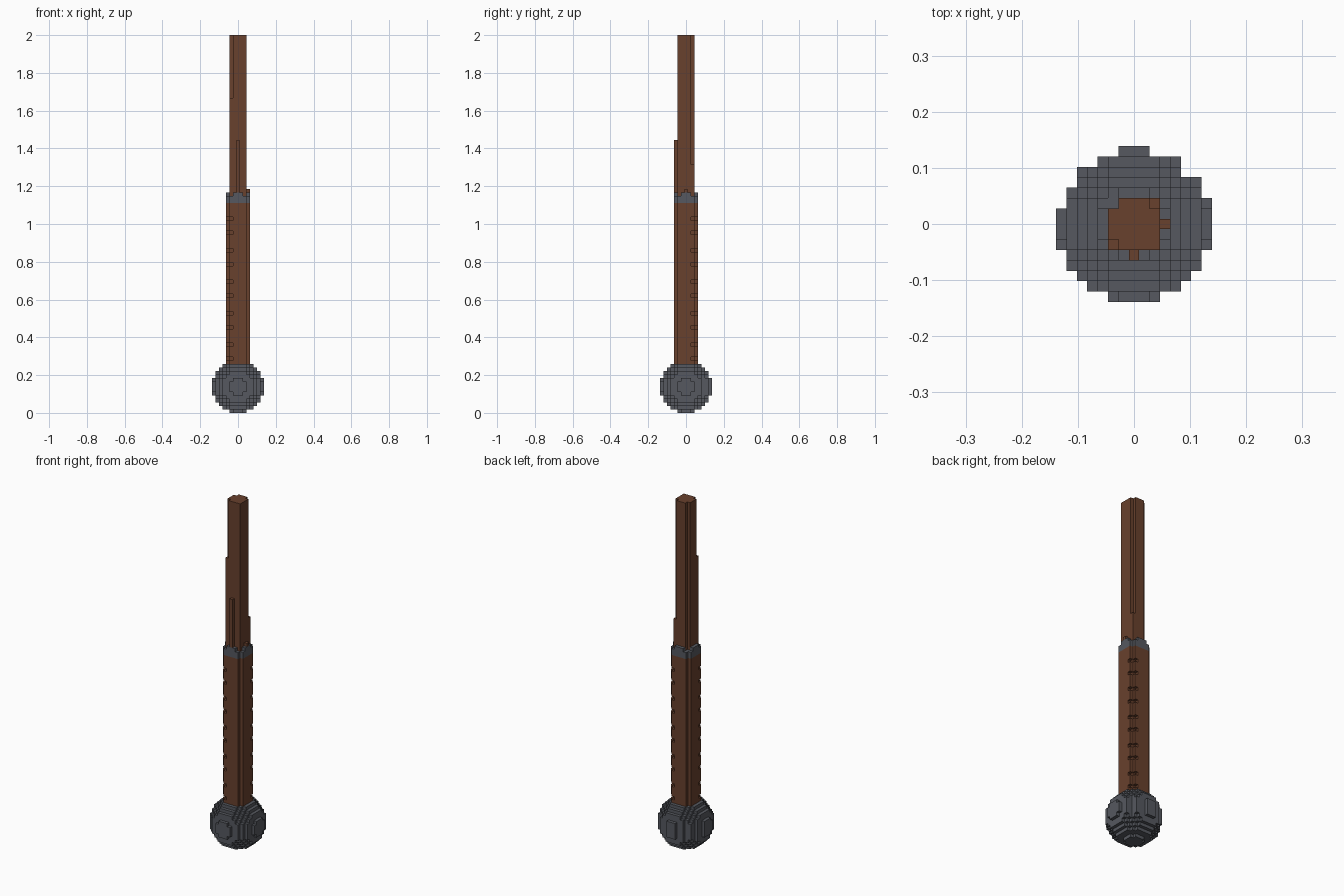
import bpy
import bmesh
from mathutils import Vector

if "Cube" in bpy.data.objects:
    bpy.data.objects.remove(bpy.data.objects["Cube"], do_unlink=True)

HEIGHT = 108            # blocks from the floor to the tip
BLOCK = 2 / HEIGHT
COLLAR, UPPER = 60, 62  # first layer of the collar and of the upper shaft


def make_material(name, color):
    mat = bpy.data.materials.new(name)
    mat.use_nodes = True
    mat.diffuse_color = color
    mat.node_tree.nodes["Principled BSDF"].inputs["Base Color"].default_value = color
    return mat


stone = make_material("dark grey stone", (0.092, 0.099, 0.115, 1))
wood = make_material("brown wood", (0.140, 0.052, 0.026, 1))


def square(half):
    span = range(-half, half + 1)
    return [(x, y) for x in span for y in span]


# Stone ball with a few chipped columns
chips = {(-7, 2), (-2, 7), (2, 7), (-4, 6), (5, 5), (-6, 4)}
ball = {(x, y, z + 7) for x, y in square(7) for z in range(-7, 8)
        if x * x + y * y + z * z <= 7.5 ** 2 and (x, y) not in chips}

# Thick lower shaft: square without its corners, notched along two edges
section = [(x, y) for x, y in square(3) if abs(x) + abs(y) < 6]
lower = set()
for z in range(13, COLLAR):
    notched = z % 9 in (1, 6)
    for x, y in section:
        if not (notched and abs(x + y) == 5):
            lower.add((x, y, z))

# Stone collar with a raised lip in the middle of each side
collar = {(x, y, z) for x, y in section for z in range(COLLAR, UPPER)}
collar |= {(x, y, UPPER) for x, y in section
           if max(abs(x), abs(y)) == 3 and min(abs(x), abs(y)) <= 1}

# Slim upper shaft: three corners end at lower heights
corner_tops = {(-2, -2): 90, (2, 2): 71, (-2, 2): UPPER}
upper = {(x, y, z) for x, y in square(2)
         for z in range(UPPER, corner_tops.get((x, y), HEIGHT))}

# Raised strips on the front and on one side
front_strip = {(0, -3, z) for z in range(UPPER + 1, 78)}
side_strip = {(3, 0, z) for z in range(UPPER + 1, 64)}

lower -= ball
parts = [
    ("ball", ball, stone),
    ("lower_shaft", lower, wood),
    ("collar", collar, stone),
    ("upper_shaft", upper, wood),
    ("front_strip", front_strip, wood),
    ("side_strip", side_strip, wood),
]
solid = set().union(*(cells for _, cells, _ in parts))


def build(name, cells, mat):
    """Make a mesh from the open sides of the blocks."""
    bm = bmesh.new()
    corners = {}

    def vert(point):
        key = tuple(round(c * 2) for c in point)
        if key not in corners:
            corners[key] = bm.verts.new(point * BLOCK)
        return corners[key]

    for cell in sorted(cells):
        middle = Vector(cell) + Vector((0, 0, 0.5))
        for axis in range(3):
            for sign in (-1, 1):
                n = Vector((0, 0, 0))
                n[axis] = sign
                if tuple(int(c + d) for c, d in zip(cell, n)) in solid:
                    continue
                u = Vector((0, 0, 0))
                u[(axis + 1) % 3] = 1
                v = n.cross(u)
                ring = [-u - v, u - v, u + v, v - u]
                bm.faces.new([vert(middle + (n + r) / 2) for r in ring])
    mesh = bpy.data.meshes.new(name)
    bm.to_mesh(mesh)
    bm.free()
    mesh.materials.append(mat)
    obj = bpy.data.objects.new(name, mesh)
    bpy.context.collection.objects.link(obj)


for part in parts:
    build(*part)
